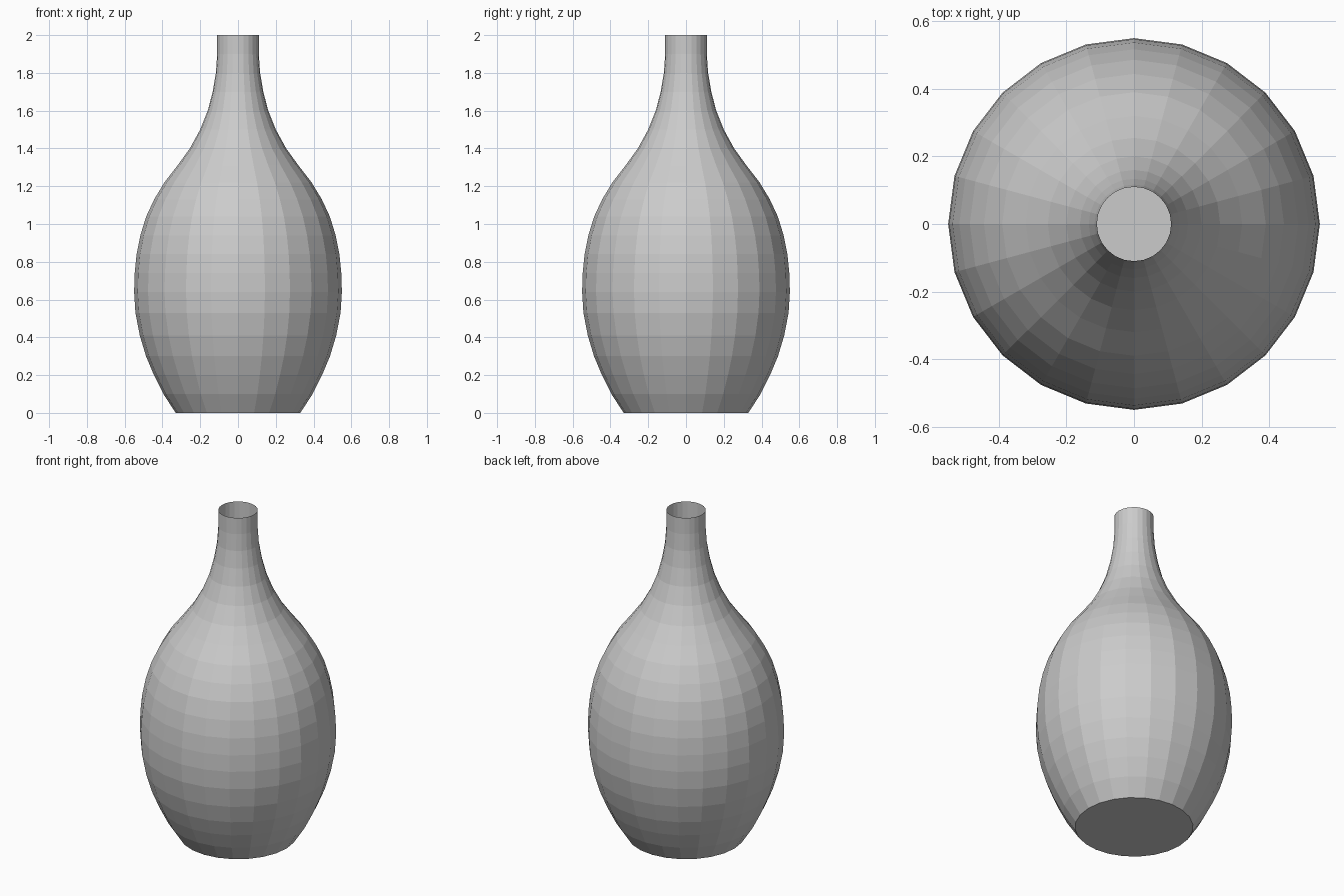
import bpy
import bmesh
from math import cos, sin, tau

cube = bpy.data.objects.get("Cube")
if cube:
    bpy.data.objects.remove(cube, do_unlink=True)

SIDES = 24

# Profile of the vase from base to lip: (radius, height)
PROFILE = [
    (0.33, 0), (0.395, 0.1), (0.445, 0.2), (0.487, 0.3), (0.52, 0.41),
    (0.543, 0.53), (0.55, 0.64), (0.547, 0.74), (0.537, 0.84), (0.517, 0.94),
    (0.486, 1.04), (0.444, 1.13), (0.39, 1.22), (0.32, 1.31), (0.255, 1.4),
    (0.2, 1.5), (0.16, 1.6), (0.134, 1.7), (0.117, 1.8), (0.11, 1.9), (0.11, 2),
]

# Plain grey clay
clay = bpy.data.materials.new("grey_clay")
clay.use_nodes = True
grey = (0.6, 0.6, 0.6, 1)
clay.diffuse_color = grey
clay.node_tree.nodes["Principled BSDF"].inputs["Base Color"].default_value = grey

# Faceted open body with a flat closed base
bm = bmesh.new()
rings = [
    [bm.verts.new((r * cos(tau * i / SIDES), r * sin(tau * i / SIDES), z))
     for i in range(SIDES)]
    for r, z in PROFILE
]
for low, high in zip(rings, rings[1:]):
    for i in range(SIDES):
        j = (i + 1) % SIDES
        bm.faces.new((low[i], low[j], high[j], high[i]))
bm.faces.new(rings[0][::-1])

mesh = bpy.data.meshes.new("vase")
bm.to_mesh(mesh)
bm.free()
mesh.materials.append(clay)
vase = bpy.data.objects.new("vase", mesh)
bpy.context.collection.objects.link(vase)
